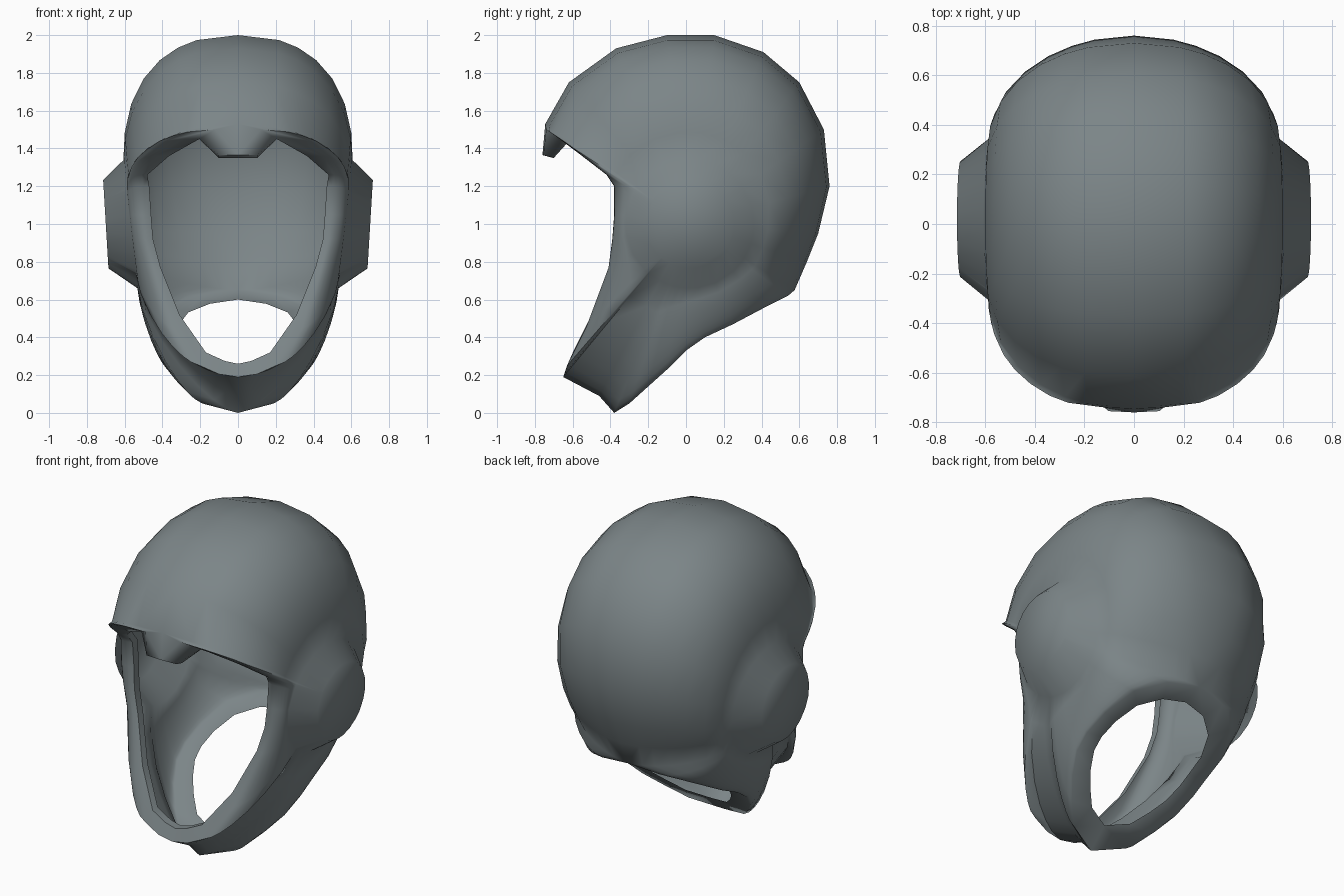
import bpy, bmesh, math
from mathutils import Vector

cube = bpy.data.objects.get("Cube")
if cube:
    bpy.data.objects.remove(cube)

mat = bpy.data.materials.new("slate_grey")
mat.use_nodes = True
colour = (0.2, 0.235, 0.245, 1)
mat.diffuse_color = colour
mat.node_tree.nodes["Principled BSDF"].inputs["Base Color"].default_value = colour

# Outline of one half of the shell, seen from the ear
crown = [(-.745, 1.53), (-.62, 1.75), (-.37, 1.93), (-.1, 2), (.15, 2), (.41, 1.91),
         (.6, 1.75), (.73, 1.5), (.76, 1.2), (.7, .95), (.64, .8), (.575, .65)]
neck = [(.2, .54, .62), (.35, .42, .56), (.42, .25, .47), (.43, .1, .4), (.42, 0, .33),
        (.37, -.1, .23), (.29, -.2, .14), (.19, -.3, .05)]
chin = [(-.38, 0), (-.46, .09), (-.65, .19)]
face = [(.1, -.645, .205), (.2, -.63, .25), (.34, -.53, .45), (.44, -.41, .77),
        (.48, -.39, .92), (.49, -.38, 1.05), (.5, -.38, 1.2), (.51, -.42, 1.26),
        (.45, -.55, 1.36), (.29, -.67, 1.45), (.12, -.74, 1.5)]


def centre_line(points):
    return [Vector((0, y, z)) for y, z in points]


outline = (centre_line(crown) + [Vector(p) for p in neck]
           + centre_line(chin) + [Vector(p) for p in face])
count = len(outline)
neck_start = len(crown) - 1
neck_end = neck_start + len(neck) + 1
face_start = neck_end + 2

EAR = Vector((0, .02, 1))
EAR_BASE, EAR_TOP = .34, .235
STEPS = (0, .22, .45, .65, .8, .9, .96, 1)


def ear_direction(p):
    return Vector((0, p.y - EAR.y, p.z - EAR.z)).normalized()


def ray(p):
    """Points from the ear cap, down its flank and along the dome to the outline."""
    d = ear_direction(p)
    cap = EAR + d * EAR_TOP
    cap.x = .7 + .06 * (cap.z - 1)
    base = EAR + d * EAR_BASE
    base.x = .57 + .11 * (base.z - 1)
    points = [cap]
    power = 1.85 + .5 * d.z     # full at the crown, flatter towards the chin
    for t in STEPS:
        q = base.lerp(p, t)
        q.x = p.x + (base.x - p.x) * max(0, 1 - t ** power) ** (1 / power)
        points.append(q)
    return points


def face_lip(p):
    """Rolled edge of the face opening, with the brow dipping in the middle."""
    if p.z > 1.48:
        outer = Vector((p.x * .85, p.y - .015, 1.365))
        return [outer, outer + Vector((0, .055, -.015))]
    lift = .07 if p.z < .5 else 0
    inset = .085 if p.z > 1.3 else .03
    outer = Vector((max(0, p.x - inset), p.y + .01 + lift * .3, p.z + lift))
    return [outer, outer + Vector((0, .05, 0))]


def neck_lip(p):
    """Edge of the neck opening, turned inward."""
    return [p.lerp(Vector((0, .1, .45)), .25)]


bm = bmesh.new()


def bridge(a, b):
    """Join two neighbouring rows of vertices with quads."""
    for k in range(len(a) - 1):
        bm.faces.new((a[k], a[k + 1], b[k + 1], b[k]))


# Dome and ear boss
rows = [[bm.verts.new(q) for q in ray(p)] for p in outline]
for i in range(count):
    bridge(rows[i], rows[(i + 1) % count])
ear_cap = bm.faces.new([r[0] for r in rows])


# Lips along both openings
def add_lip(indices, shape):
    strips = [[rows[i][-1]] + [bm.verts.new(q) for q in shape(outline[i])] for i in indices]
    for a, b in zip(strips, strips[1:]):
        bridge(a, b)


add_lip(range(neck_start, neck_end + 1), neck_lip)
add_lip(list(range(face_start, count)) + [0], face_lip)

bmesh.ops.recalc_face_normals(bm, faces=bm.faces)
ear_cap.normal_update()
if ear_cap.normal.x < 0:
    bmesh.ops.reverse_faces(bm, faces=bm.faces)

mesh = bpy.data.meshes.new("helmet_shell")
bm.to_mesh(mesh)
bm.free()
mesh.materials.append(mat)
shell = bpy.data.objects.new("helmet_shell", mesh)
bpy.context.collection.objects.link(shell)

# Smooth surface with crisp rims
bpy.ops.object.select_all(action='DESELECT')
shell.select_set(True)
bpy.context.view_layer.objects.active = shell
bpy.ops.object.shade_smooth_by_angle(angle=math.radians(60))

# Other half
mirror = shell.modifiers.new("mirror", 'MIRROR')
mirror.use_axis[0] = True
mirror.merge_threshold = .002
